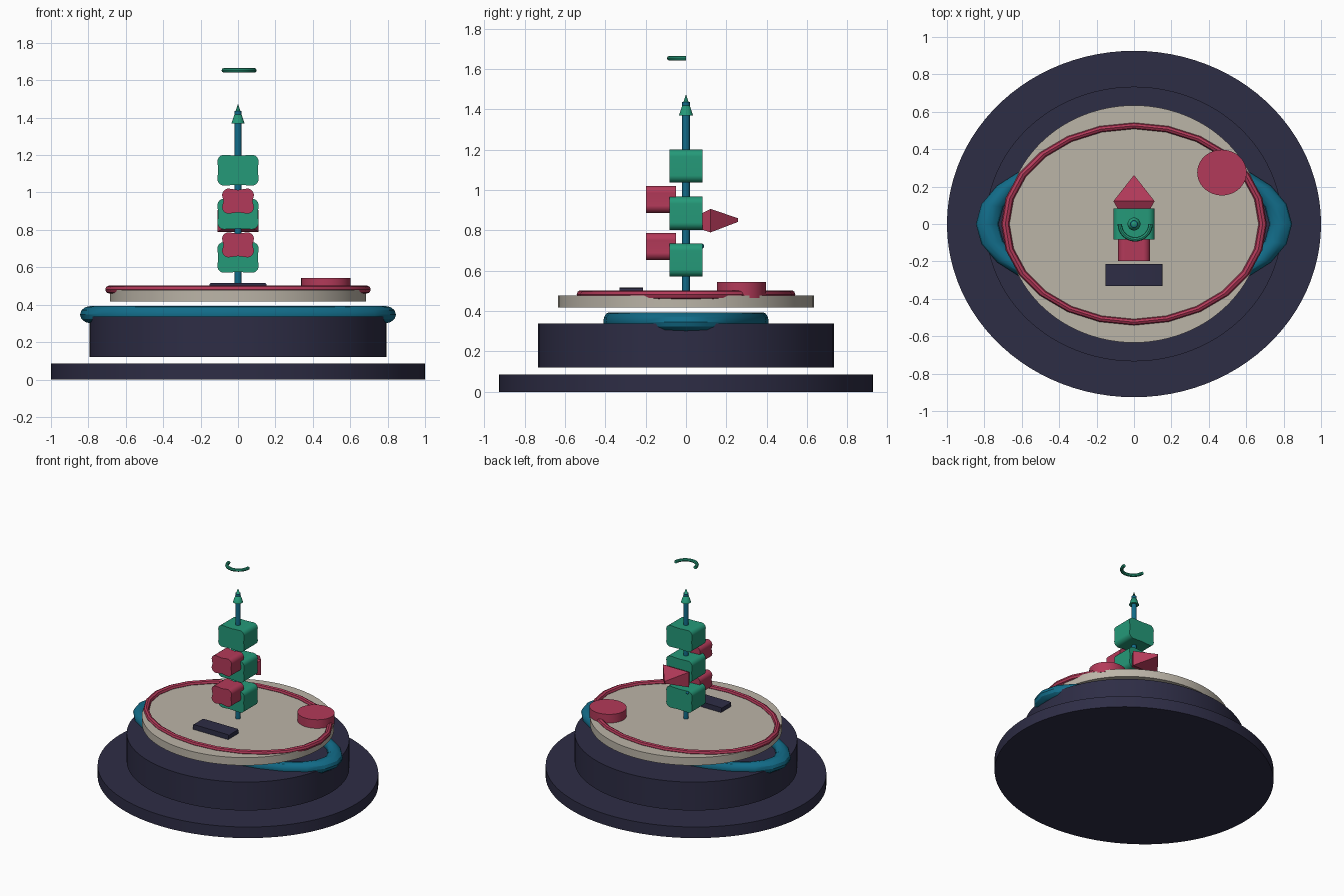
import bpy, bmesh, math
from mathutils import Matrix, Vector

if "Cube" in bpy.data.objects:
    bpy.data.objects.remove(bpy.data.objects["Cube"])


def material(name, rgb):
    m = bpy.data.materials.new(name)
    m.diffuse_color = (*rgb, 1)
    m.use_nodes = True
    m.node_tree.nodes["Principled BSDF"].inputs["Base Color"].default_value = m.diffuse_color
    return m


NAVY = material("dark navy", (0.027, 0.026, 0.06))
BEIGE = material("warm beige", (0.50, 0.46, 0.39))
PINK = material("raspberry", (0.45, 0.042, 0.10))
GREEN = material("sea green", (0.018, 0.32, 0.19))
TEAL = material("deep teal", (0.006, 0.15, 0.25))


def finish(name, bm, mat, smooth=True):
    bmesh.ops.recalc_face_normals(bm, faces=bm.faces)
    me = bpy.data.meshes.new(name)
    bm.to_mesh(me)
    bm.free()
    me.materials.append(mat)
    ob = bpy.data.objects.new(name, me)
    bpy.context.collection.objects.link(ob)
    if smooth:
        bpy.ops.object.select_all(action='DESELECT')
        ob.select_set(True)
        bpy.context.view_layer.objects.active = ob
        bpy.ops.object.shade_smooth_by_angle(angle=math.radians(30))
    return ob


def disc(name, mat, r, z0, z1, x=0, y=0, sy=1.0, top=None, seg=64):
    """Upright cylinder or cone, optionally squashed in y."""
    bm = bmesh.new()
    bmesh.ops.create_cone(bm, cap_ends=True, segments=seg, radius1=r,
                          radius2=r if top is None else top, depth=z1 - z0)
    bmesh.ops.transform(bm, verts=bm.verts, matrix=Matrix.Translation((x, y, (z0 + z1) / 2))
                        @ Matrix.Diagonal((1, sy, 1, 1)))
    return finish(name, bm, mat)


def ring(name, mat, R, r, z, sy=1.0, sz=1.0, seg=24, sides=8, x=0, start=0, sweep=math.tau):
    """Torus, or part of one with capped ends."""
    bm = bmesh.new()
    closed = sweep > 6.28
    rows = []
    for i in range(seg if closed else seg + 1):
        a = start + sweep * i / seg
        rows.append([bm.verts.new((x + (R + r * math.cos(b)) * math.cos(a),
                                   sy * (R + r * math.cos(b)) * math.sin(a),
                                   z + sz * r * math.sin(b)))
                     for b in (math.tau * k / sides for k in range(sides))])
    for i in range(seg):
        p, q = rows[i], rows[(i + 1) % len(rows)]
        for k in range(sides):
            j = (k + 1) % sides
            bm.faces.new((p[k], p[j], q[j], q[k]))
    if not closed:
        bm.faces.new(rows[0])
        bm.faces.new(rows[-1])
    return finish(name, bm, mat)


def cushion_block(name, mat, hx, hz, z, y0, y1, rad, bulge):
    """Rounded-corner block run along y, with its corners swelling slightly."""
    bm = bmesh.new()
    pts = []
    for n, (sx, sz) in enumerate(((1, 1), (-1, 1), (-1, -1), (1, -1))):
        for k in range(7):
            a = math.pi / 2 * (n + k / 6)
            pts.append((sx * (hx - rad) + rad * math.cos(a), sz * (hz - rad) + rad * math.sin(a)))
        # sides dip slightly between corners
        a = math.pi / 2 * (n + 1)
        pts.append(((hx - bulge) * math.cos(a), (hz - bulge) * math.sin(a)))
    face = bm.faces.new([bm.verts.new((px, y0, z + pz)) for px, pz in pts])
    ext = bmesh.ops.extrude_face_region(bm, geom=[face])
    bmesh.ops.translate(bm, vec=(0, y1 - y0, 0),
                        verts=[v for v in ext["geom"] if isinstance(v, bmesh.types.BMVert)])
    return finish(name, bm, mat)


# Stepped oval base
disc("base_plate", NAVY, 1.0, 0.0, 0.085, sy=0.926, seg=96)
disc("base_drum", NAVY, 0.793, 0.12, 0.338, sy=0.926, seg=96)
ring("lower_ring", TEAL, 0.785, 0.06, 0.347, sy=0.485, sz=0.78, seg=24, sides=12)
disc("deck", BEIGE, 0.685, 0.418, 0.478, sy=0.926, seg=96)
ring("deck_ring", PINK, 0.688, 0.022, 0.481, sy=0.763, seg=24, sides=8)
disc("round_button", PINK, 0.132, 0.465, 0.544, x=0.47, y=0.275, sy=0.926, seg=48)

# Small plate on the deck
bm = bmesh.new()
bmesh.ops.create_cube(bm, size=1)
bmesh.ops.transform(bm, verts=bm.verts, matrix=Matrix.Translation((0, -0.272, 0.496))
                    @ Matrix.Diagonal((0.305, 0.117, 0.04, 1)))
bmesh.ops.bevel(bm, geom=[e for e in bm.edges if abs(e.verts[0].co.y - e.verts[1].co.y) > 0.05],
                offset=0.01, segments=3, affect='EDGES', profile=0.5)
finish("deck_plate", bm, NAVY)

# Pole with finial
disc("pole", TEAL, 0.019, 0.47, 1.435, seg=16)
disc("finial", GREEN, 0.035, 1.37, 1.475, top=0, seg=16)

# Stacked blocks on the pole and the smaller ones on the front
for i, z in enumerate((0.653, 0.885, 1.119)):
    cushion_block(f"stack_block_{i + 1}", GREEN, 0.11, 0.082, z, -0.083, 0.083, 0.035, 0.004)
for i, z in enumerate((0.72, 0.954)):
    cushion_block(f"front_block_{i + 1}", PINK, 0.085, 0.067, z, -0.198, -0.05, 0.035, 0.007)

# Pointed wedge on the back
bm = bmesh.new()
sections = ((0.06, 0.075, 0.81, 0.875), (0.122, 0.11, 0.79, 0.906), (0.258, 0.003, 0.842, 0.86))
rows = [[bm.verts.new((sx * hx, y, za if lo else zb))
         for sx, lo in ((-1, 1), (1, 1), (1, 0), (-1, 0))] for y, hx, za, zb in sections]
for p, q in zip(rows, rows[1:]):
    for k in range(4):
        bm.faces.new((p[k], p[(k + 1) % 4], q[(k + 1) % 4], q[k]))
bm.faces.new(rows[0])
bm.faces.new(rows[-1])
finish("back_wedge", bm, PINK, smooth=False)

# Small stud on the back of the lowest block
bm = bmesh.new()
bmesh.ops.create_uvsphere(bm, u_segments=12, v_segments=8, radius=0.013)
bmesh.ops.translate(bm, verts=bm.verts, vec=Vector((-0.07, 0.077, 0.722)))
finish("back_stud", bm, TEAL)

# Floating half ring above the finial
ring("floating_arc", GREEN, 0.082, 0.012, 1.653, seg=16, sides=8, x=0.006,
     start=math.pi, sweep=math.pi)
